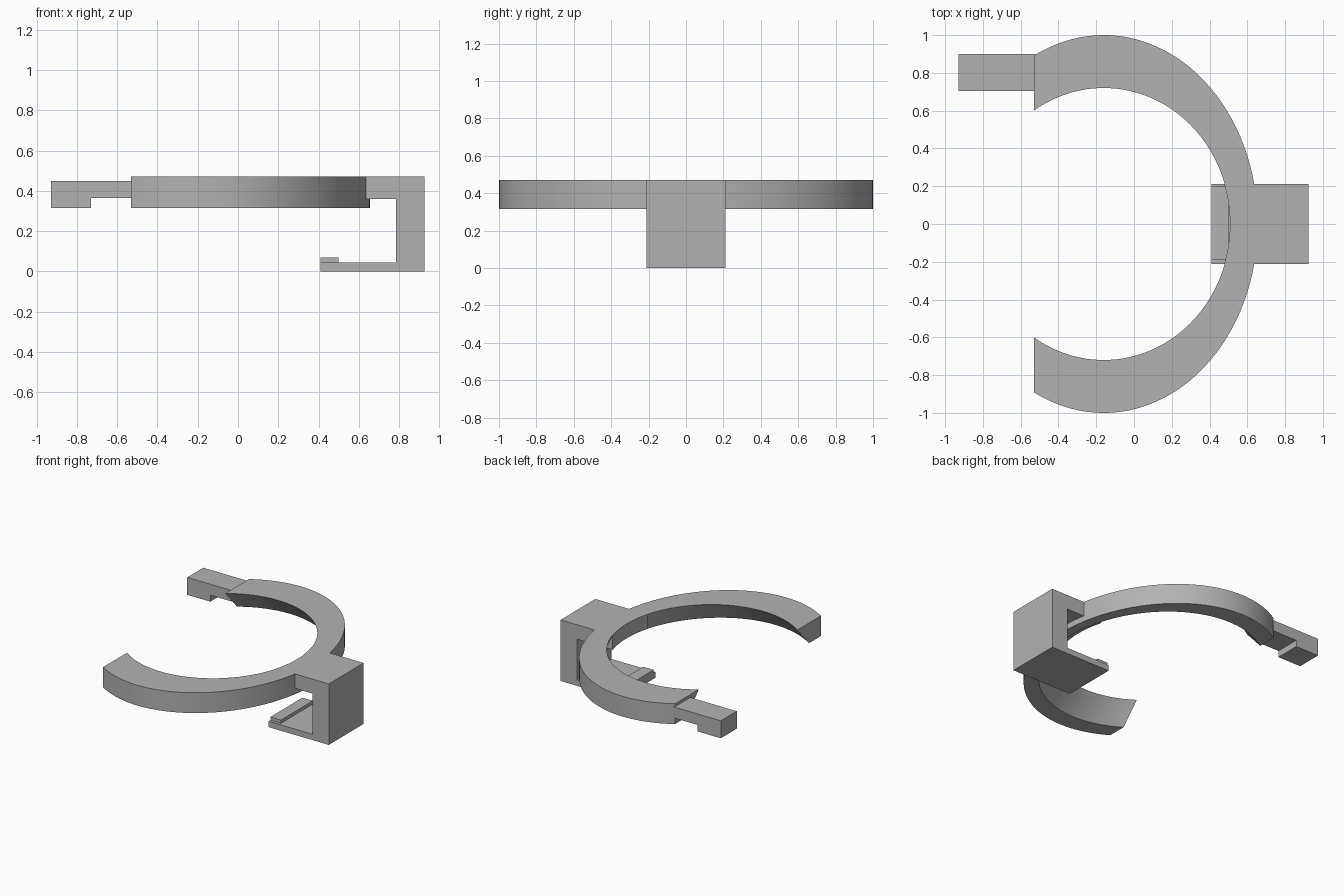
import bpy
import bmesh
from math import asin, acos, pi, cos, sin, radians

cube = bpy.data.objects.get("Cube")
if cube:
    bpy.data.objects.remove(cube, do_unlink=True)

# Single grey material
grey = bpy.data.materials.new("plain grey")
grey.use_nodes = True
grey.diffuse_color = (0.45, 0.45, 0.45, 1)
grey.node_tree.nodes["Principled BSDF"].inputs["Base Color"].default_value = grey.diffuse_color

CX = -0.16            # ring centre
CUT = -0.53           # plane where the ring is cut open
LOW, TOP = 0.315, 0.472


def finish(name, bm):
    bmesh.ops.recalc_face_normals(bm, faces=bm.faces)
    mesh = bpy.data.meshes.new(name)
    bm.to_mesh(mesh)
    bm.free()
    mesh.materials.append(grey)
    obj = bpy.data.objects.new(name, mesh)
    bpy.context.collection.objects.link(obj)
    return obj


def prism(name, points, offset):
    """Extrude a closed outline along an offset vector."""
    bm = bmesh.new()
    face = bm.faces.new([bm.verts.new(p) for p in points])
    out = bmesh.ops.extrude_face_region(bm, geom=[face])
    verts = [g for g in out["geom"] if isinstance(g, bmesh.types.BMVert)]
    bmesh.ops.translate(bm, verts=verts, vec=offset)
    return finish(name, bm)


def side_profile(name, outline, y0, y1):
    return prism(name, [(x, y0, z) for x, z in outline], (0, y1 - y0, 0))


# Open oval ring: top is wide, the inner wall leans outwards to a narrower base
def ring(steps=96):
    bm = bmesh.new()
    section = [(0.815, 1.0, TOP), (0.67, 0.72, TOP), (0.74, 0.86, LOW), (0.815, 1.0, LOW)]
    rows = []
    for i in range(steps + 1):
        t = 2 * i / steps - 1
        row = []
        for rx, ry, z in section:
            a = t * acos((CUT - CX) / rx)
            row.append(bm.verts.new((CX + rx * cos(a), ry * sin(a), z)))
        rows.append(row)
    for a, b in zip(rows, rows[1:]):
        for k in range(4):
            n = (k + 1) % 4
            bm.faces.new((a[k], a[n], b[n], b[k]))
    bm.faces.new(rows[0])
    bm.faces.new(rows[-1])
    return finish("oval_ring", bm)


ring_obj = ring()
bpy.context.view_layer.objects.active = ring_obj
ring_obj.select_set(True)
bpy.ops.object.shade_smooth_by_angle(angle=radians(30))

# Upper clamp arm, its inner end following the oval
half = 0.212
span = asin(half / 0.72)
arc = [(CX + 0.668 * cos(a), 0.72 * sin(a), 0.36)
       for a in [span * (1 - i / 6) for i in range(13)]]
prism("clamp_upper_arm", arc + [(0.785, -half, 0.36), (0.785, half, 0.36)], (0, 0, TOP - 0.36))

# Clamp back with the lower plate, and the raised lip on its free edge
side_profile("clamp_back_and_plate",
             [(0.41, 0), (0.925, 0), (0.925, TOP), (0.785, TOP), (0.785, 0.045), (0.41, 0.045)],
             -half, half)
side_profile("clamp_lip", [(0.41, 0.045), (0.5, 0.045), (0.5, 0.07), (0.41, 0.07)], -0.19, 0.2)

# Tab with a downward hook at its tip
side_profile("hooked_tab",
             [(-0.928, LOW), (-0.73, LOW), (-0.73, 0.365), (-0.52, 0.365), (-0.52, 0.45), (-0.928, 0.45)],
             0.705, 0.9)
